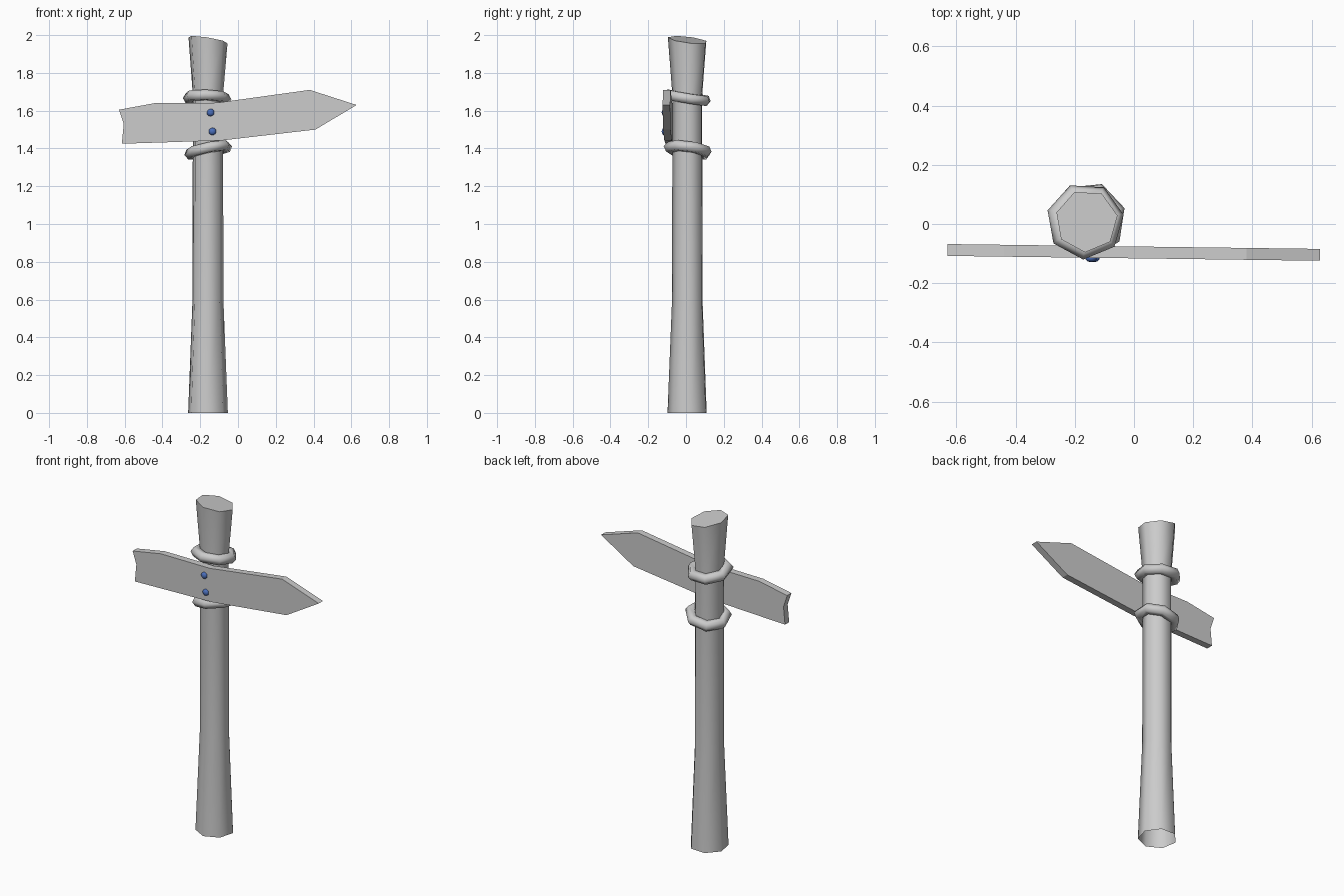
import bpy, bmesh
from math import cos, sin, radians, pi
from mathutils import Vector, Matrix

cube = bpy.data.objects.get("Cube")
if cube:
    bpy.data.objects.remove(cube, do_unlink=True)


def material(name, rgb):
    m = bpy.data.materials.new(name)
    m.use_nodes = True
    m.diffuse_color = (*rgb, 1)
    m.node_tree.nodes["Principled BSDF"].inputs["Base Color"].default_value = (*rgb, 1)
    return m


GREY = material("weathered grey", (0.6, 0.6, 0.6))
BLUE = material("nail blue", (0.07, 0.16, 0.5))
SIDES = 7
AXIS = Vector((-0.16, 0.01, 0))


def finish(name, bm, mat, smooth=False):
    bmesh.ops.recalc_face_normals(bm, faces=bm.faces)
    me = bpy.data.meshes.new(name)
    bm.to_mesh(me)
    bm.free()
    me.materials.append(mat)
    ob = bpy.data.objects.new(name, me)
    bpy.context.collection.objects.link(ob)
    for p in me.polygons:
        p.use_smooth = smooth
    return ob


# Post: seven-sided flared trunk, open underneath, with a slanted cut top
def build_post():
    bm = bmesh.new()
    loops = []
    for r, z in ((0.108, 0), (0.084, 0.6), (0.082, 1.68), (0.106, 1.975)):
        loop = []
        for i in range(SIDES):
            a = radians(10) + i * 2 * pi / SIDES
            x, y = r * cos(a), r * sin(a)
            slant = -0.16 * x - 0.12 * y if z > 1.9 else 0
            loop.append(bm.verts.new(AXIS + Vector((x, y, z + slant))))
        loops.append(loop)
    for low, high in zip(loops, loops[1:]):
        for i in range(SIDES):
            j = (i + 1) % SIDES
            bm.faces.new((low[i], low[j], high[j], high[i]))
    bm.faces.new(loops[-1])
    post = finish("post", bm, GREY, True)
    bpy.context.view_layer.objects.active = post
    post.select_set(True)
    bpy.ops.object.shade_smooth_by_angle(angle=radians(60))
    post.select_set(False)


# Rope rings: chunky tilted loops around the post
def build_ring(name, centre, tilt_x, tilt_y, phase):
    bm = bmesh.new()
    turn = Matrix.Rotation(radians(tilt_x), 3, 'X') @ Matrix.Rotation(radians(tilt_y), 3, 'Y')
    grid = []
    for i in range(SIDES):
        a = radians(phase) + i * 2 * pi / SIDES
        row = []
        for k in range(6):
            b = k * pi / 3
            r = 0.1 + 0.032 * cos(b)
            p = Vector((r * cos(a), r * sin(a), 0.03 * sin(b)))
            row.append(bm.verts.new(turn @ p + Vector(centre)))
        grid.append(row)
    for i in range(SIDES):
        for k in range(6):
            a, b = grid[i], grid[(i + 1) % SIDES]
            m = (k + 1) % 6
            bm.faces.new((a[k], b[k], b[m], a[m]))
    finish(name, bm, GREY, True)


# Arrow board: bent outline given a thickness, slightly turned about the post
def build_board():
    top = [(-0.63, 1.605), (-0.44, 1.64), (-0.11, 1.642), (0.38, 1.71), (0.628, 1.63)]
    bottom = [(0.41, 1.5), (-0.09, 1.442), (-0.615, 1.425), (-0.605, 1.53)]
    bm = bmesh.new()
    verts = [bm.verts.new((x, -0.116 - 0.013 * x, z)) for x, z in top + bottom]
    face = bm.faces.new(verts)
    back = bmesh.ops.extrude_face_region(bm, geom=[face])["geom"]
    moved = [v for v in back if isinstance(v, bmesh.types.BMVert)]
    bmesh.ops.translate(bm, verts=moved, vec=(0, 0.04, 0))
    if not face.is_valid or len(bm.faces) < len(verts) + 2:
        bm.faces.new(verts)
    finish("arrow_board", bm, GREY)


# Nails: small flattened round heads
def build_nail(name, x, z):
    bm = bmesh.new()
    bmesh.ops.create_icosphere(bm, subdivisions=2, radius=0.02)
    bmesh.ops.scale(bm, verts=bm.verts, vec=(1, 0.7, 1))
    bmesh.ops.translate(bm, verts=bm.verts, vec=(x, -0.115, z))
    finish(name, bm, BLUE, True)


build_post()
build_ring("upper_ring", (-0.165, 0.01, 1.668), -9, 2, 10)
build_ring("lower_ring", (-0.156, 0.012, 1.392), -8, -11, 17)
build_board()
build_nail("upper_nail", -0.145, 1.59)
build_nail("lower_nail", -0.135, 1.49)
